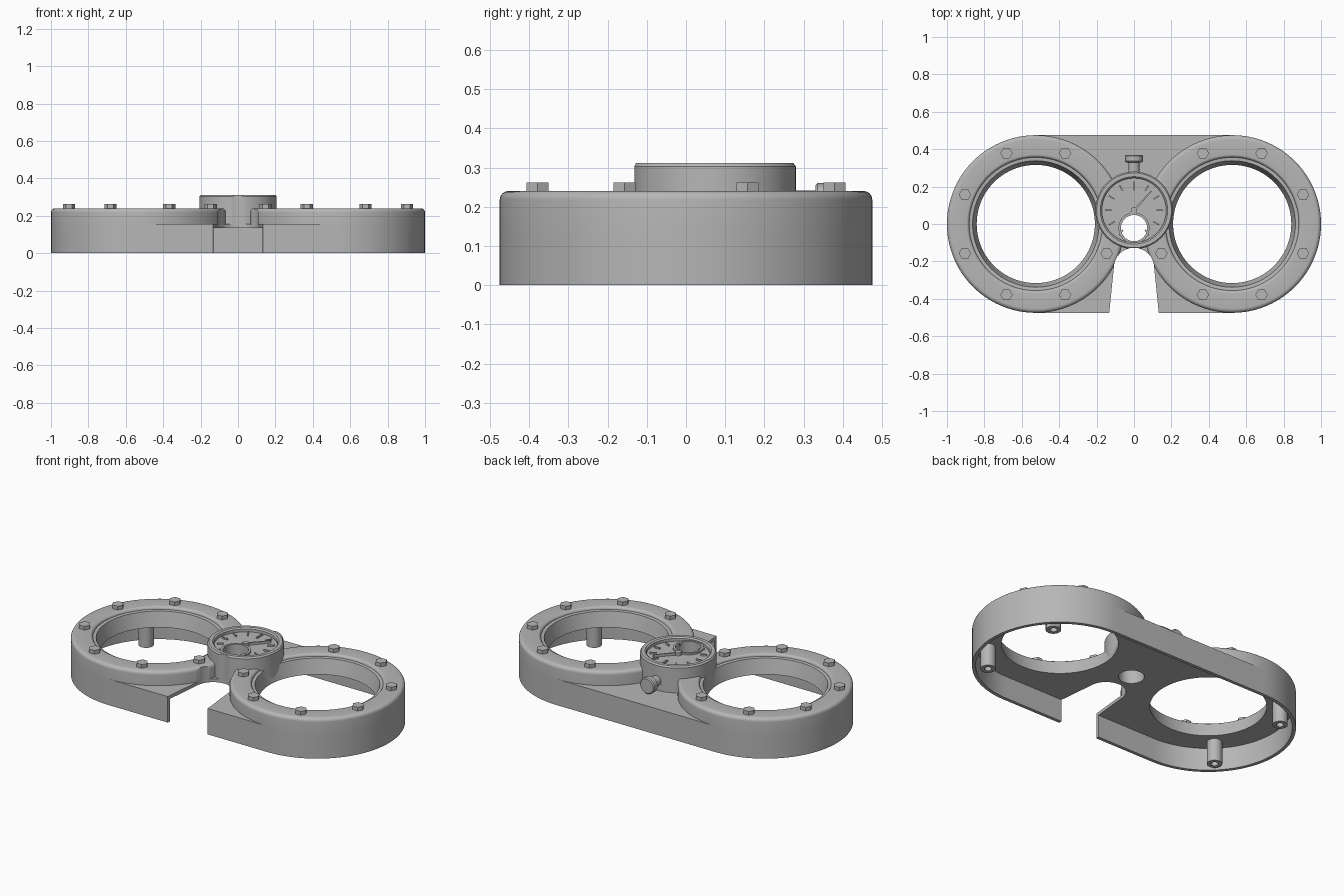
import bpy, bmesh
from math import sin, cos, pi, radians
from mathutils import Vector, Matrix

if "Cube" in bpy.data.objects:
    bpy.data.objects.remove(bpy.data.objects["Cube"])

grey = bpy.data.materials.new("plain grey")
grey.use_nodes = True
grey.diffuse_color = (0.47, 0.47, 0.47, 1)
grey.node_tree.nodes["Principled BSDF"].inputs["Base Color"].default_value = grey.diffuse_color

CX, R, TOP = 0.525, 0.475, 0.24        # ring centre, ring radius, ring top
DECK, UNDER, WALL = 0.155, 0.135, 0.02
DIAL = Vector((0, 0.073, 0))           # dial centre
SUB = (0, -0.022)                      # small sub-dial hole centre


def finish(name, bm):
    bmesh.ops.remove_doubles(bm, verts=bm.verts, dist=1e-5)
    bmesh.ops.recalc_face_normals(bm, faces=bm.faces)
    mesh = bpy.data.meshes.new(name)
    bm.to_mesh(mesh)
    bm.free()
    obj = bpy.data.objects.new(name, mesh)
    bpy.context.collection.objects.link(obj)
    mesh.materials.append(grey)
    return obj


def lathe(name, profile, centre=(0, 0, 0), closed=False, steps=96):
    bm = bmesh.new()
    vs = [bm.verts.new((r, 0, z)) for r, z in profile]
    pairs = list(zip(vs, vs[1:])) + ([(vs[-1], vs[0])] if closed else [])
    edges = [bm.edges.new(p) for p in pairs]
    bmesh.ops.spin(bm, geom=vs + edges, cent=(0, 0, 0), axis=(0, 0, 1),
                   angle=2 * pi, steps=steps, use_duplicate=False)
    obj = finish(name, bm)
    obj.data.transform(Matrix.Translation(centre))
    return obj


def prism(name, pts, z0, z1):
    bm = bmesh.new()
    face = bm.faces.new([bm.verts.new((x, y, z0)) for x, y in pts])
    ext = bmesh.ops.extrude_face_region(bm, geom=[face])["geom"]
    bmesh.ops.translate(bm, vec=(0, 0, z1 - z0),
                        verts=[v for v in ext if isinstance(v, bmesh.types.BMVert)])
    return finish(name, bm)


def arc(cx, cy, r, a0, a1, n):
    angles = [radians(a0 + (a1 - a0) * i / n) for i in range(n + 1)]
    return [(cx + r * cos(a), cy + r * sin(a)) for a in angles]


def circle(cx, cy, r, n=96):
    return arc(cx, cy, r, 0, 360 - 360 / n, n - 1)


def stadium(r):
    return arc(CX, 0, r, -90, 90, 48) + arc(-CX, 0, r, 90, 270, 48)


def cut(obj, cutter_pts, z0=-0.1, z1=0.5):
    cutter = prism("cutter", cutter_pts, z0, z1)
    cutter.hide_render = True
    mod = obj.modifiers.new("cut", 'BOOLEAN')
    mod.operation, mod.solver, mod.object = 'DIFFERENCE', 'EXACT', cutter
    bpy.context.view_layer.objects.active = obj
    bpy.ops.object.modifier_apply(modifier=mod.name)
    bpy.data.objects.remove(cutter)


def smooth(obj):
    bpy.ops.object.select_all(action='DESELECT')
    obj.select_set(True)
    bpy.context.view_layer.objects.active = obj
    bpy.ops.object.shade_smooth_by_angle(angle=radians(35))


# Front notch with a rounded end, and the hole through the small sub-dial
notch = [(-0.14, -0.55), (0.14, -0.55)] + arc(0, -0.235, 0.108, 0, 180, 24)
sub_hole = circle(*SUB, 0.07, 48)
parts = []

# Hollow base: thin deck with an outer wall
base = prism("base_shell", stadium(R), 0, DECK)
cut(base, stadium(R - WALL), -0.1, UNDER)
for side in (-1, 1):
    cut(base, circle(side * CX, 0, 0.325))
cut(base, notch)
cut(base, sub_hole)
parts.append(base)

# Rounded ring profile with a stepped, tapered opening
fillet = arc(R - 0.022, TOP - 0.022, 0.022, 0, 90, 6)
lip = arc(0.372, TOP - 0.016, 0.016, 90, 180, 5)
ring_profile = [(R, UNDER)] + fillet + lip + [(0.338, TOP - 0.018), (0.316, UNDER)]

for side, label in ((1, "left"), (-1, "right")):
    centre = Vector((side * CX, 0, 0))
    ring = lathe(label + "_ring", ring_profile, centre, closed=True)
    cut(ring, notch)
    cut(ring, sub_hole)
    parts.append(ring)

    # Hex bolts around the ring, leaving out the place under the dial
    for k in range(8):
        if k == 3:
            continue
        a = radians(22.5 + 45 * k)
        x, y = side * (CX + 0.41 * cos(a)), 0.41 * sin(a)
        parts.append(prism(f"{label}_bolt_{k}", circle(x, y, 0.033, 6), TOP - 0.01, 0.262))

    # Hollow screw posts under the ring
    for a in (-45, 45):
        at = (side * (CX + 0.39 * cos(radians(a))), 0.39 * sin(radians(a)), 0)
        parts.append(lathe(f"{label}_post_{'front' if a < 0 else 'back'}",
                           [(0, 0.14), (0.042, 0.14), (0.042, 0), (0.02, 0),
                            (0.02, 0.08), (0, 0.08)], at, steps=32))

# Dial housing with raised rim and recessed face
FACE = 0.288
housing = lathe("dial_housing",
                [(0, UNDER), (0.207, UNDER), (0.207, 0.303), (0.2, 0.312),
                 (0.18, 0.312), (0.172, 0.305), (0.172, FACE), (0, FACE)], DIAL)
cut(housing, sub_hole)
cut(housing, notch)
parts.append(housing)

# Rim of the sub-dial
parts.append(lathe("sub_dial_rim", [(0.07, 0.27), (0.083, 0.27), (0.083, 0.298), (0.07, 0.298)],
                   (*SUB, 0), closed=True, steps=48))


def bar(name, angle, r0, r1, w0, w1, z1):
    d = Vector((cos(angle), sin(angle)))
    n = Vector((-d.y, d.x))
    c = DIAL.xy
    pts = [c + d * r0 + n * w0, c + d * r0 - n * w0, c + d * r1 - n * w1, c + d * r1 + n * w1]
    parts.append(prism(name, pts, FACE - 0.005, z1))


# Hour marks, skipping the one taken by the sub-dial
for k in range(12):
    if k != 9:
        bar(f"hour_mark_{k}", k * pi / 6, 0.105 if k == 3 else 0.12, 0.155, 0.004, 0.004, 0.297)

# Hand and hub
bar("dial_hand", radians(48), -0.025, 0.14, 0.007, 0.003, 0.302)
parts.append(prism("hand_hub", circle(DIAL.x, DIAL.y, 0.017, 24), FACE - 0.005, 0.306))

# Winding crown behind the dial
crown = lathe("winding_crown", [(0, 0.24), (0.03, 0.24), (0.03, 0.33), (0.042, 0.33),
                                (0.048, 0.336), (0.048, 0.364), (0.042, 0.37), (0, 0.37)], steps=24)
crown.data.transform(Matrix.Translation((0, 0, 0.212)) @ Matrix.Rotation(-pi / 2, 4, 'X'))
parts.append(crown)

for part in parts:
    smooth(part)
